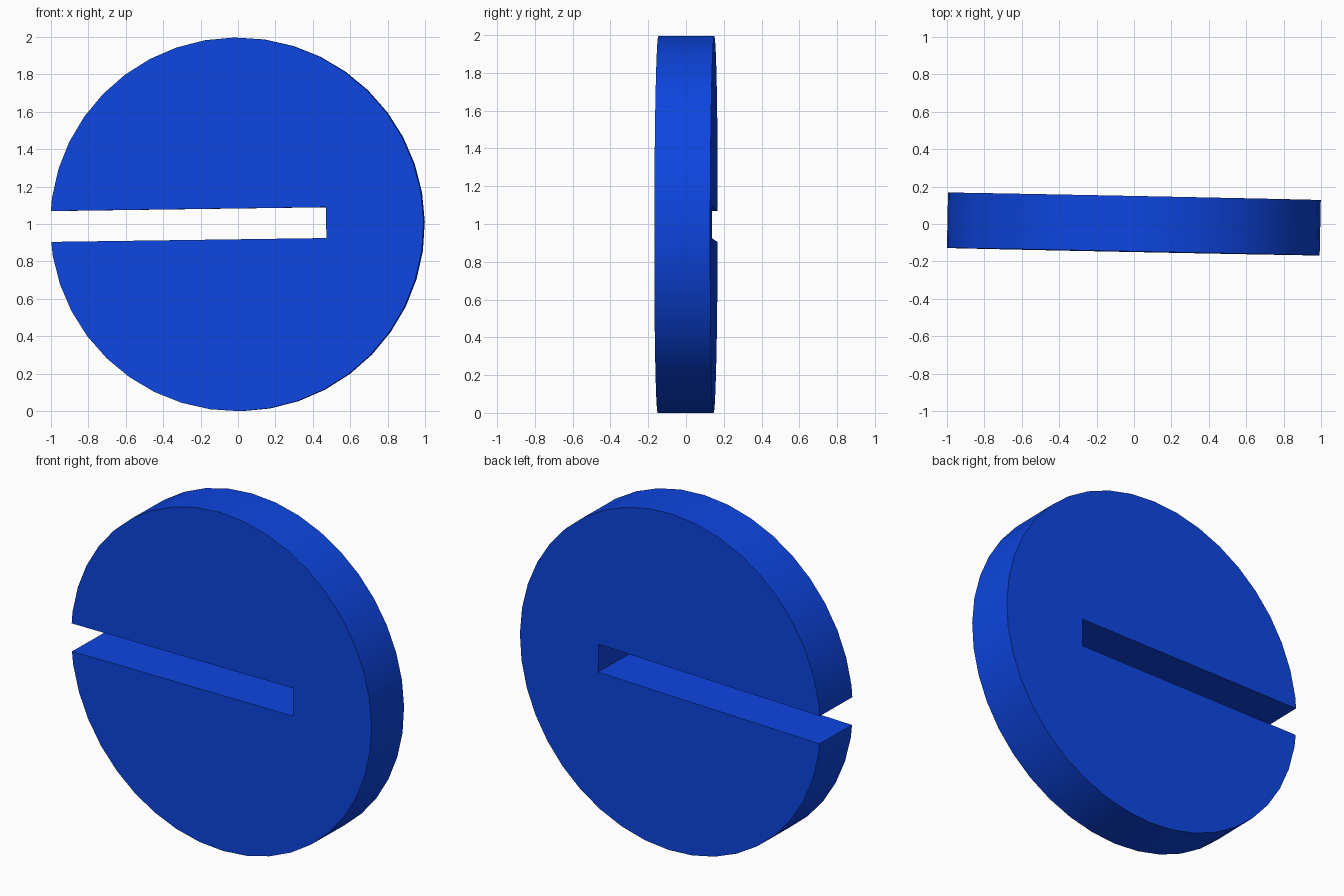
import bpy, bmesh
from math import sin, cos, radians
from mathutils import Matrix

if "Cube" in bpy.data.objects:
    bpy.data.objects.remove(bpy.data.objects["Cube"])

R, HALF_T, SIDES = 0.998, 0.148, 40
SLOT_LO, SLOT_HI, SLOT_END = -0.080, 0.085, 0.477
MOUTH_X = -R + 0.0055

# Outline in the x-z plane: slot floor, rim, slot roof
step = 360 / SIDES
rim = [(R * cos(radians(step * k)), R * sin(radians(step * k)))
       for k in range(-SIDES // 2 + 1, SIDES // 2)]
outline = ([(SLOT_END, SLOT_LO), (MOUTH_X, SLOT_LO)] + rim
           + [(MOUTH_X, SLOT_HI), (SLOT_END, SLOT_HI)])

# Extrude the outline to the disc thickness
bm = bmesh.new()
face = bm.faces.new([bm.verts.new((x, -HALF_T, z)) for x, z in outline])
ext = bmesh.ops.extrude_face_region(bm, geom=[face], use_keep_orig=True)
top = [v for v in ext["geom"] if isinstance(v, bmesh.types.BMVert)]
bmesh.ops.translate(bm, verts=top, vec=(0, 2 * HALF_T, 0))
bmesh.ops.recalc_face_normals(bm, faces=bm.faces)

# Slight lean of the whole disc
bm.transform(Matrix.Translation((-0.003, 0, R))
             @ Matrix.Rotation(radians(-1.15), 4, 'Z')
             @ Matrix.Rotation(radians(-0.8), 4, 'Y')
             @ Matrix.Rotation(radians(-0.1), 4, 'X'))

mesh = bpy.data.meshes.new("slotted_disc")
bm.to_mesh(mesh)
bm.free()
disc = bpy.data.objects.new("slotted_disc", mesh)
bpy.context.collection.objects.link(disc)

# Blue finish
blue = bpy.data.materials.new("blue")
blue.diffuse_color = (0.004, 0.06, 0.75, 1)
blue.use_nodes = True
blue.node_tree.nodes["Principled BSDF"].inputs["Base Color"].default_value = blue.diffuse_color
mesh.materials.append(blue)

bpy.context.view_layer.objects.active = disc
disc.select_set(True)
bpy.ops.object.shade_smooth_by_angle(angle=radians(30))
